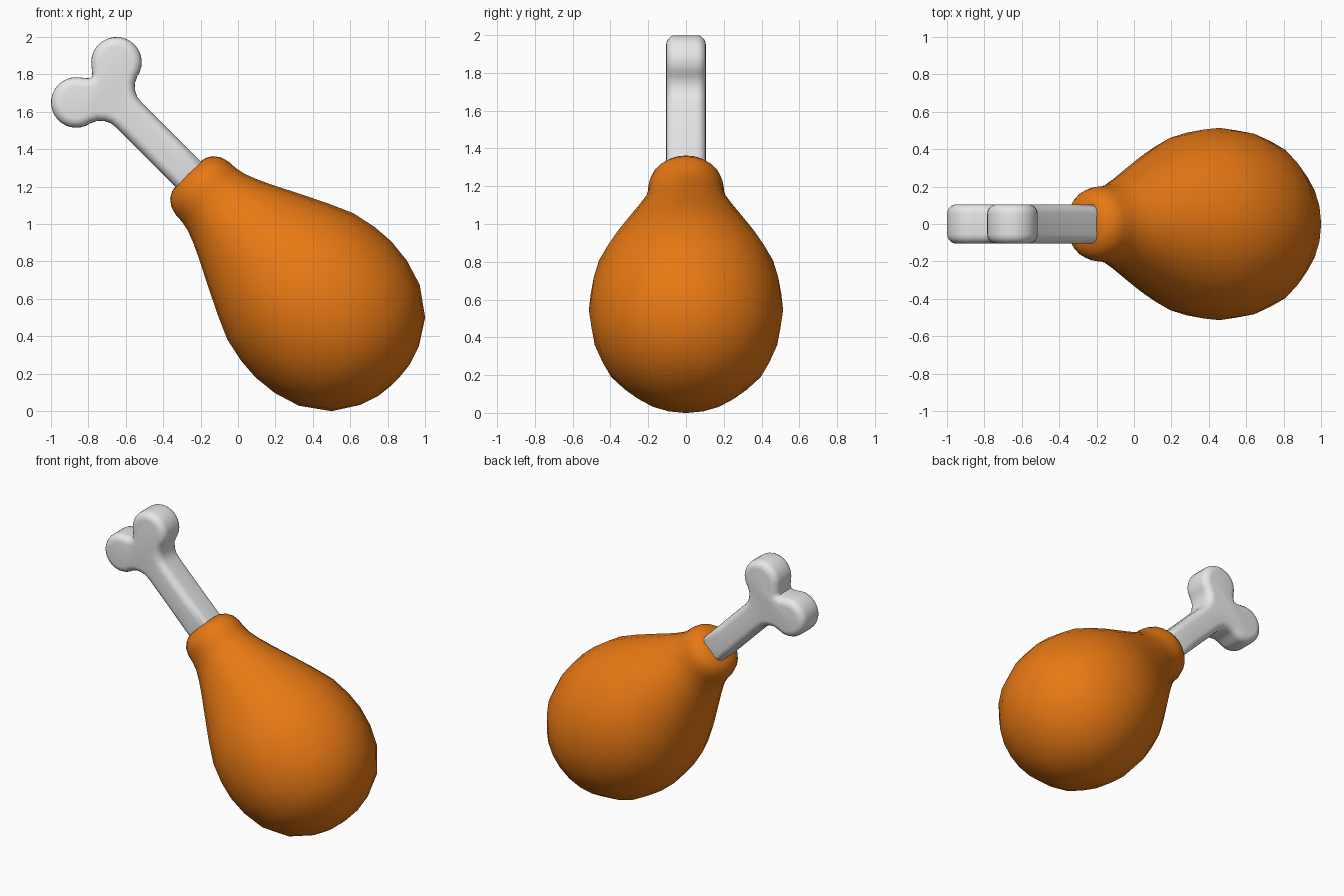
import bpy, bmesh
from math import sin, cos, pi, radians
from mathutils import Vector

if "Cube" in bpy.data.objects:
    bpy.data.objects.remove(bpy.data.objects["Cube"], do_unlink=True)

# Leaning frame: ALONG runs up the leg, ACROSS is perpendicular in the x-z plane
ORIGIN = Vector((0.5, 0, 0.5))
ALONG = Vector((-1, 0, 1)).normalized()
ACROSS = Vector((1, 0, 1)).normalized()
SIDE = Vector((0, 1, 0))


def place(t, r, y):
    return ORIGIN + ALONG * t + ACROSS * r + SIDE * y


def material(name, color):
    m = bpy.data.materials.new(name)
    m.use_nodes = True
    m.diffuse_color = color
    m.node_tree.nodes["Principled BSDF"].inputs["Base Color"].default_value = color
    return m


def loft(name, rings, mat):
    """Skin a list of closed rings of points and cap both ends."""
    bm = bmesh.new()
    loops = [[bm.verts.new(p) for p in ring] for ring in rings]
    for a, b in zip(loops, loops[1:]):
        for i in range(len(a)):
            j = (i + 1) % len(a)
            bm.faces.new((a[i], a[j], b[j], b[i]))
    bm.faces.new(loops[0])
    bm.faces.new(loops[-1])
    bmesh.ops.recalc_face_normals(bm, faces=bm.faces)
    mesh = bpy.data.meshes.new(name)
    bm.to_mesh(mesh)
    bm.free()
    mesh.materials.append(mat)
    obj = bpy.data.objects.new(name, mesh)
    bpy.context.collection.objects.link(obj)
    bpy.ops.object.select_all(action='DESELECT')
    obj.select_set(True)
    bpy.context.view_layer.objects.active = obj
    bpy.ops.object.shade_smooth_by_angle(angle=radians(60))
    return obj


roasted = material("roasted_orange", (0.8, 0.19, 0.007, 1))
bone_white = material("bone_white", (0.8, 0.8, 0.8, 1))

# Meat: pear-shaped profile (distance along, radius) turned around the axis
profile = [(-0.483, 0.03), (-0.473, 0.12), (-0.44, 0.22), (-0.354, 0.354),
           (-0.21, 0.457), (-0.07, 0.5), (0.06, 0.514), (0.18, 0.505),
           (0.311, 0.477), (0.445, 0.418), (0.54, 0.371), (0.636, 0.323),
           (0.72, 0.28), (0.806, 0.24), (0.87, 0.215), (0.93, 0.203),
           (0.98, 0.2), (1.025, 0.187), (1.06, 0.16), (1.08, 0.125),
           (1.087, 0.085), (1.088, 0.03)]
SEGMENTS = 24
turns = [2 * pi * k / SEGMENTS for k in range(SEGMENTS)]
loft("meat", [[place(t, r * cos(a), r * sin(a)) for a in turns]
              for t, r in profile], roasted)

# Bone: half outline with one knob, mirrored to make the forked end
knob_t, knob_r, knob_radius = 1.778, 0.152, 0.135
half = [(1.0, 0.095), (1.25, 0.095), (1.53, 0.095), (1.57, 0.1), (1.6, 0.115),
        (1.628, 0.14)]
for k in range(19):
    a = radians(170 - k * 12)
    half.append((knob_t + knob_radius * cos(a), knob_r + knob_radius * sin(a)))
half.append((1.825, 0.016))
outline = half + [(1.815, 0)] + [(t, -r) for t, r in reversed(half)]


def inset(points, amount):
    """Move a clockwise outline inward along its point normals."""
    result = []
    for i, p in enumerate(points):
        q = Vector(points[(i + 1) % len(points)]) - Vector(points[i - 1])
        n = Vector((q.y, -q.x)).normalized()
        result.append(Vector(p) + n * amount)
    return result


# Thickness layers with rounded edges on both faces
ROUND, FLAT, STEPS = 0.05, 0.055, 5
layers = [(FLAT + ROUND * sin(a), ROUND * (1 - cos(a)))
          for a in (pi / 2 * k / STEPS for k in range(STEPS + 1))]
layers = [(-y, d) for y, d in reversed(layers)] + layers
loft("bone", [[place(p.x, p.y, y) for p in inset(outline, d)]
              for y, d in layers], bone_white)
